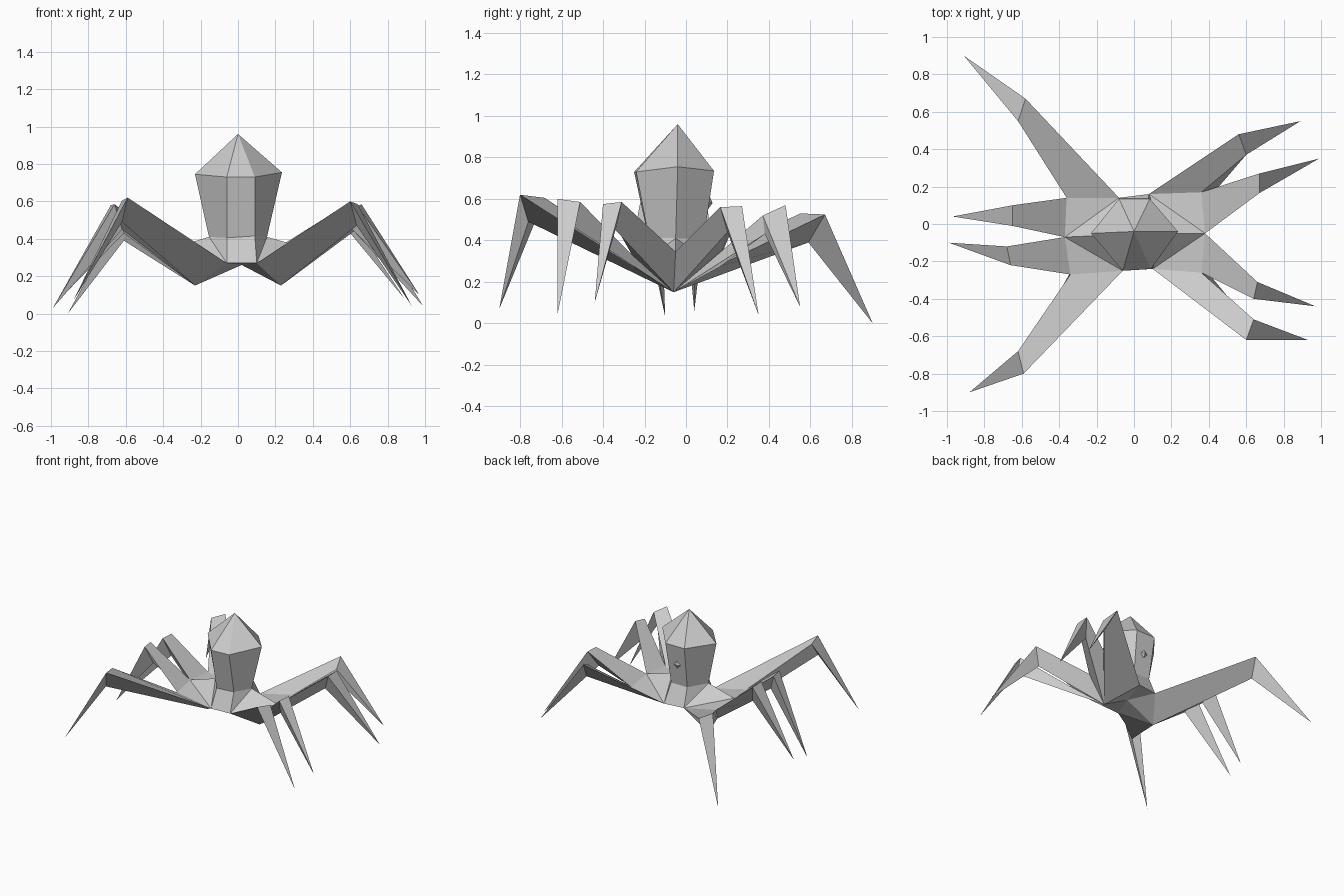
import bpy, bmesh
from mathutils import Vector


def make_object(name, loops):
    """Build a mesh from faces given as tuples of points, welded at shared corners."""
    bm = bmesh.new()
    for pts in loops:
        bm.faces.new([bm.verts.new(p) for p in pts])
    bmesh.ops.remove_doubles(bm, verts=bm.verts, dist=0.0005)
    bmesh.ops.recalc_face_normals(bm, faces=bm.faces)
    mesh = bpy.data.meshes.new(name)
    bm.to_mesh(mesh)
    bm.free()
    obj = bpy.data.objects.new(name, mesh)
    bpy.context.collection.objects.link(obj)


def bridge(a, b):
    n = len(a)
    return [(a[i], a[(i + 1) % n], b[(i + 1) % n], b[i]) for i in range(n)]


def cone(ring, tip):
    return [(ring[i], ring[(i + 1) % len(ring)], tip) for i in range(len(ring))]


# Shared body corners, each side running front to back
right = [(0.10, -0.24, 0.27), (0.36, -0.26, 0.33), (0.38, -0.05, 0.345),
         (0.36, 0.17, 0.33), (0.08, 0.16, 0.27)]
left = [(-0.06, -0.25, 0.27), (-0.34, -0.27, 0.33), (-0.37, -0.07, 0.345),
        (-0.36, 0.14, 0.33), (-0.08, 0.14, 0.27)]
keel_r, keel_l = (0.23, -0.06, 0.15), (-0.23, -0.06, 0.15)
belly = (0.02, -0.05, 0.26)

# Hexagonal abdomen rings, starting front right
neck = [(0.09, -0.18, 0.415), (0.155, -0.05, 0.41), (0.07, 0.085, 0.41),
        (-0.07, 0.085, 0.41), (-0.155, -0.06, 0.41), (-0.06, -0.18, 0.405)]
rim = [(0.09, -0.24, 0.73), (0.235, -0.04, 0.755), (0.085, 0.135, 0.735),
       (-0.08, 0.135, 0.735), (-0.23, -0.05, 0.745), (-0.06, -0.25, 0.73)]
make_object("abdomen", bridge(neck, rim) + cone(rim, (0, -0.04, 0.96)))

# Body: sloping top, and underside between the two keel points
body = [(left[0], right[0], neck[0], neck[5]), (right[4], left[4], neck[3], neck[2])]
for s, front, mid, back in ((right, neck[0], neck[1], neck[2]),
                            (left, neck[5], neck[4], neck[3])):
    body += [(s[0], s[1], s[2]), (s[0], s[2], mid), (s[0], mid, front),
             (s[4], s[3], s[2]), (s[4], s[2], mid), (s[4], mid, back)]
body += [(left[0], right[0], belly), (left[4], right[4], belly)]
for s, keel in ((right, keel_r), (left, keel_l)):
    body += [(s[0], keel, belly), (s[4], keel, belly)]
make_object("body", body)

# Legs: knee corner a, knee corner b, lower knee corner, tip (front to back)
right_legs = [
    ((0.60, -0.62, 0.60), (0.64, -0.51, 0.585), (0.635, -0.55, 0.47), (0.93, -0.62, 0.04)),
    ((0.64, -0.40, 0.575), (0.66, -0.31, 0.585), (0.61, -0.34, 0.45), (0.97, -0.44, 0.10)),
    ((0.67, 0.165, 0.56), (0.67, 0.27, 0.565), (0.62, 0.20, 0.44), (0.99, 0.35, 0.04)),
    ((0.60, 0.37, 0.52), (0.56, 0.48, 0.57), (0.60, 0.38, 0.43), (0.89, 0.55, 0.08))]
left_legs = [
    ((-0.59, -0.80, 0.62), (-0.62, -0.68, 0.605), (-0.62, -0.76, 0.49), (-0.88, -0.90, 0.07)),
    ((-0.66, -0.22, 0.585), (-0.68, -0.12, 0.58), (-0.62, -0.17, 0.45), (-0.99, -0.10, 0.03)),
    ((-0.65, -0.01, 0.575), (-0.65, 0.10, 0.57), (-0.61, 0.04, 0.43), (-0.97, 0.04, 0.06)),
    ((-0.62, 0.55, 0.53), (-0.58, 0.67, 0.525), (-0.61, 0.59, 0.39), (-0.91, 0.90, 0.0))]
for side, s, keel, legs in (("right", right, keel_r, right_legs),
                            ("left", left, keel_l, left_legs)):
    for i, (a, b, low, tip) in enumerate(legs):
        knee = [a, b, low]
        make_object(f"{side}_leg_{i + 1}",
                    bridge([s[i], s[i + 1], keel], knee) + cone(knee, tip))

# Small pointed spinneret on the back face of the abdomen
c = Vector((0, 0.108, 0.58))
ring = [c + Vector(d) for d in ((0.035, 0, 0), (0, 0.005, 0.035), (-0.035, 0, 0), (0, -0.005, -0.035))]
make_object("spinneret", cone(ring, c + Vector((0, 0.02, 0))))
